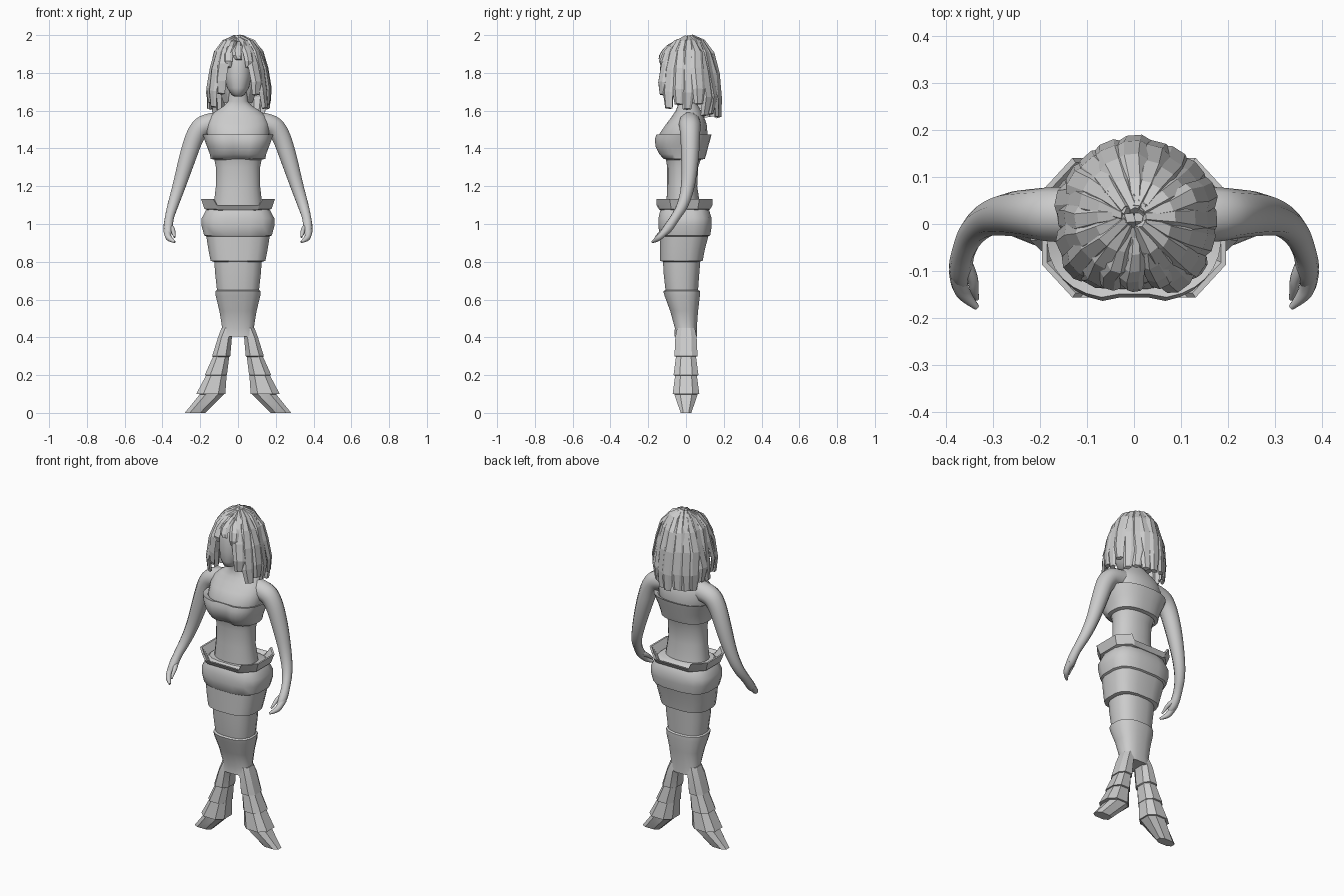
import bpy, bmesh, math, random
from mathutils import Vector

random.seed(4)
cube = bpy.data.objects.get("Cube")
if cube:
    bpy.data.objects.remove(cube, do_unlink=True)

grey = bpy.data.materials.new("plain grey")
grey.use_nodes = True
GREY = (0.6, 0.6, 0.6, 1)
grey.diffuse_color = GREY
grey.node_tree.nodes["Principled BSDF"].inputs["Base Color"].default_value = GREY


def finish(ob, angle):
    """Material and shading; angle 0 keeps faces flat."""
    if not ob.data.materials:
        ob.data.materials.append(grey)
    bpy.ops.object.select_all(action="DESELECT")
    ob.select_set(True)
    bpy.context.view_layer.objects.active = ob
    if angle:
        bpy.ops.object.shade_smooth_by_angle(angle=math.radians(angle))


def skin_rings(name, rings, angle=40, caps=True):
    """Join a list of equal point rings into one surface."""
    bm = bmesh.new()
    rows = [[bm.verts.new(p) for p in ring] for ring in rings]
    n = len(rows[0])
    for a, b in zip(rows, rows[1:]):
        for i in range(n):
            j = (i + 1) % n
            bm.faces.new((a[i], a[j], b[j], b[i]))
    if caps:
        bm.faces.new(rows[0])
        bm.faces.new(rows[-1])
    bmesh.ops.recalc_face_normals(bm, faces=bm.faces)
    me = bpy.data.meshes.new(name)
    bm.to_mesh(me)
    bm.free()
    ob = bpy.data.objects.new(name, me)
    bpy.context.collection.objects.link(ob)
    finish(ob, angle)
    return ob


def outline(z, x0, x1, y0, y1, n, power, cleft=0):
    """Rounded-box ring that fills the given bounds."""
    pts = []
    for i in range(n):
        a = 2 * math.pi * (i + 0.5) / n
        c, s = math.cos(a), math.sin(a)
        u = math.copysign(abs(c) ** (2 / power), c)
        v = math.copysign(abs(s) ** (2 / power), s)
        x = (x0 + x1) / 2 + u * (x1 - x0) / 2
        y = (y0 + y1) / 2 + v * (y1 - y0) / 2
        if v < 0:
            y += cleft * math.exp(-(x / 0.035) ** 2)
        pts.append((x, y, z))
    return pts


def body(name, rows, n=24, power=2.2, cleft=0, angle=50, caps=True):
    rings = [outline(z, -w, w, f, b, n, power, cleft) for z, w, f, b in rows]
    return skin_rings(name, rings, angle, caps)


# Torso, neck and head: height, half width, front, back
body("torso", [(1.0, .14, -.11, .09), (1.1, .13, -.105, .075), (1.2, .118, -.1, .06),
               (1.3, .118, -.1, .065), (1.36, .13, -.11, .085), (1.43, .155, -.14, .11),
               (1.48, .165, -.14, .115), (1.53, .165, -.105, .11), (1.57, .15, -.075, .095),
               (1.6, .115, -.055, .08), (1.625, .075, -.045, .065), (1.65, .052, -.045, .05),
               (1.72, .045, -.05, .045)])
body("head", [(1.675, .015, -.09, -.05), (1.685, .035, -.115, 0), (1.72, .058, -.128, .04),
              (1.78, .073, -.132, .07), (1.85, .077, -.13, .08), (1.91, .068, -.115, .075),
              (1.95, .04, -.08, .05)])

# Strapless top with a folded inner edge
body("bandeau_top", [(1.34, .125, -.105, .08), (1.345, .145, -.125, .1), (1.37, .15, -.148, .108),
                     (1.41, .165, -.168, .118), (1.45, .18, -.17, .13), (1.475, .187, -.162, .136),
                     (1.465, .165, -.13, .11)],
     n=32, power=2.5, cleft=.025, caps=False)

# Tail in overlapping tiers
body("tail_skirt", [(1.1, .15, -.12, .1), (1.085, .165, -.135, .12), (1.03, .195, -.148, .138),
                    (.99, .195, -.148, .138), (.94, .182, -.142, .13), (.935, .17, -.138, .12),
                    (.86, .158, -.138, .1), (.805, .147, -.138, .09), (.8, .13, -.12, .07)],
     n=16, power=3, angle=38)
body("tail_middle", [(.84, .13, -.125, .08), (.74, .123, -.12, .072), (.65, .113, -.11, .065),
                     (.645, .122, -.122, .075), (.62, .12, -.115, .075), (.54, .1, -.085, .065),
                     (.45, .085, -.06, .058), (.405, .1, -.062, .058)],
     n=16, power=2.6, angle=38)

# Flared waist collar, raised at the corners and sides
corners = [(1, .53, 1), (.67, 1, 1), (.58, 1, 0), (-.58, 1, 0), (-.67, 1, 1), (-1, .53, 1)]
corners += [(x, -y, h) for x, y, h in reversed(corners)]


def collar_ring(w, d, low, high):
    return [(x * w, y * d - .008, high if h else low) for x, y, h in corners]


skin_rings("waist_collar", [collar_ring(.15, .11, 1.07, 1.07), collar_ring(.178, .133, 1.075, 1.08),
                            collar_ring(.196, .149, 1.1, 1.133), collar_ring(.186, .139, 1.1, 1.133),
                            collar_ring(.15, .11, 1.08, 1.08)], 25, False)

# Forked fins: each tier gives height, inner x, outer x, half depth
tiers = {"upper": [(.45, .005, .09, .05), (.4, .03, .108, .06), (.3, .038, .14, .065), (.295, .045, .12, .05)],
         "middle": [(.33, .04, .12, .052), (.2, .055, .18, .07), (.195, .065, .15, .055)],
         "lower": [(.24, .055, .15, .055), (.1, .062, .226, .075), (.098, .075, .2, .06)],
         "tip": [(.13, .065, .19, .065), (.1, .068, .205, .066), (0, .17, .285, .03)]}


def tube(name, pts, flat=1):
    """Smooth tapered limb through x, y, z, radius points."""
    cu = bpy.data.curves.new(name, "CURVE")
    cu.dimensions = "3D"
    cu.bevel_depth = 1
    cu.bevel_resolution = 3
    cu.resolution_u = 5
    cu.use_fill_caps = True
    sp = cu.splines.new("NURBS")
    sp.points.add(len(pts) - 1)
    for p, (x, y, z, r) in zip(sp.points, pts):
        p.co = (x, y, z, 1)
        p.radius = r
    sp.order_u = 3
    sp.use_endpoint_u = True
    ob = bpy.data.objects.new(name, cu)
    bpy.context.collection.objects.link(ob)
    finish(ob, 0)
    bpy.ops.object.convert(target="MESH")
    finish(bpy.context.object, 60)


limbs = {"arm": [(.08, .02, 1.535, .06), (.17, .02, 1.535, .06), (.225, .022, 1.48, .052),
                 (.268, .022, 1.35, .047), (.312, .012, 1.2, .036), (.345, -.015, 1.1, .03),
                 (.365, -.06, 1.03, .024), (.37, -.09, .985, .026), (.37, -.115, .955, .022),
                 (.366, -.13, .94, .012)],
         "fingers": [(.375, -.1, .97, .02), (.374, -.13, .94, .018), (.36, -.155, .918, .015),
                     (.335, -.178, .905, .006)],
         "thumb": [(.358, -.09, .985, .016), (.343, -.115, .97, .012), (.342, -.14, .95, .01),
                   (.335, -.16, .93, .005)]}

for side, s in (("left", 1), ("right", -1)):
    for tier, rows in tiers.items():
        rings = [outline(z, s * a, s * b, -d, d, 8, 2.6) for z, a, b, d in rows]
        skin_rings(f"{side}_fin_{tier}", rings, 30)
    for limb, pts in limbs.items():
        tube(f"{side}_{limb}", [(s * x, y, z, r) for x, y, z, r in pts])

# Hair: a cap under a fan of faceted locks
body("hair_cap", [(1.64, .08, .0, .1), (1.74, .115, -.045, .125), (1.85, .118, -.06, .125),
                  (1.92, .1, -.07, .11), (1.96, .06, -.05, .085), (1.98, .02, -.01, .05)],
     n=10, angle=0)


def lock(name, degrees, reach, bottom, width):
    """Tapered four-sided strand falling from the crown."""
    a = math.radians(degrees)
    out = Vector((math.cos(a), math.sin(a), 0))
    across = Vector((-out.y, out.x, 0))
    crown = Vector((0, .015, 0))
    drop = 1.95 - bottom
    rings = []
    for r, fall, w in ((.08, -.1, .4), (.45, -.03, .7), (.72, .12, .95), (.9, .4, 1.05),
                       (1, .75, 1), (.97, 1, .7)):
        sway = random.uniform(-.006, .006)
        p = crown + out * (r * reach + sway) + across * sway
        p.z = 1.95 - fall * drop
        lift = Vector((0, 0, .014 if fall < .1 else .004)) + out * .012
        half = across * width * w / 2
        rings.append([p - half, p - half * .4 + lift, p + half * .55 + lift * .8, p + half, p - lift])
    skin_rings(name, rings, 0)


count = 17
for i in range(count):
    deg = -90 + 33 + i * 294 / (count - 1)
    back = math.sin(math.radians(deg))
    bottom = 1.69 if back < -.7 else 1.57 if back > .5 else 1.615
    reach = .162 + random.uniform(-.008, .006) + (.012 if back < -.6 else 0)
    lock(f"hair_lock_{i + 1}", deg, reach, bottom + random.uniform(-.01, .025), .068)

# Short fringe over the forehead
for i, deg in enumerate((-112, -90, -68)):
    lock(f"fringe_{i + 1}", deg, .148, 1.87 if i == 1 else 1.83, .05)

# Raised tuft at the crown
for i in range(5):
    a = i * 72 + 20
    c, s = math.cos(math.radians(a)), math.sin(math.radians(a))
    base = Vector((c * .05, s * .05 + .03, 1.955))
    tip = Vector((c * .015, s * .02 + .03, 1.997 - .006 * (i % 3)))
    turn = Vector((-s, c, 0))
    rings = [[p - turn * w, p + Vector((c, s, 0)) * .012, p + turn * w, p - Vector((c, s, 0)) * .012]
             for p, w in ((base, .035), (tip, .015))]
    skin_rings(f"crown_tuft_{i + 1}", rings, 0)
